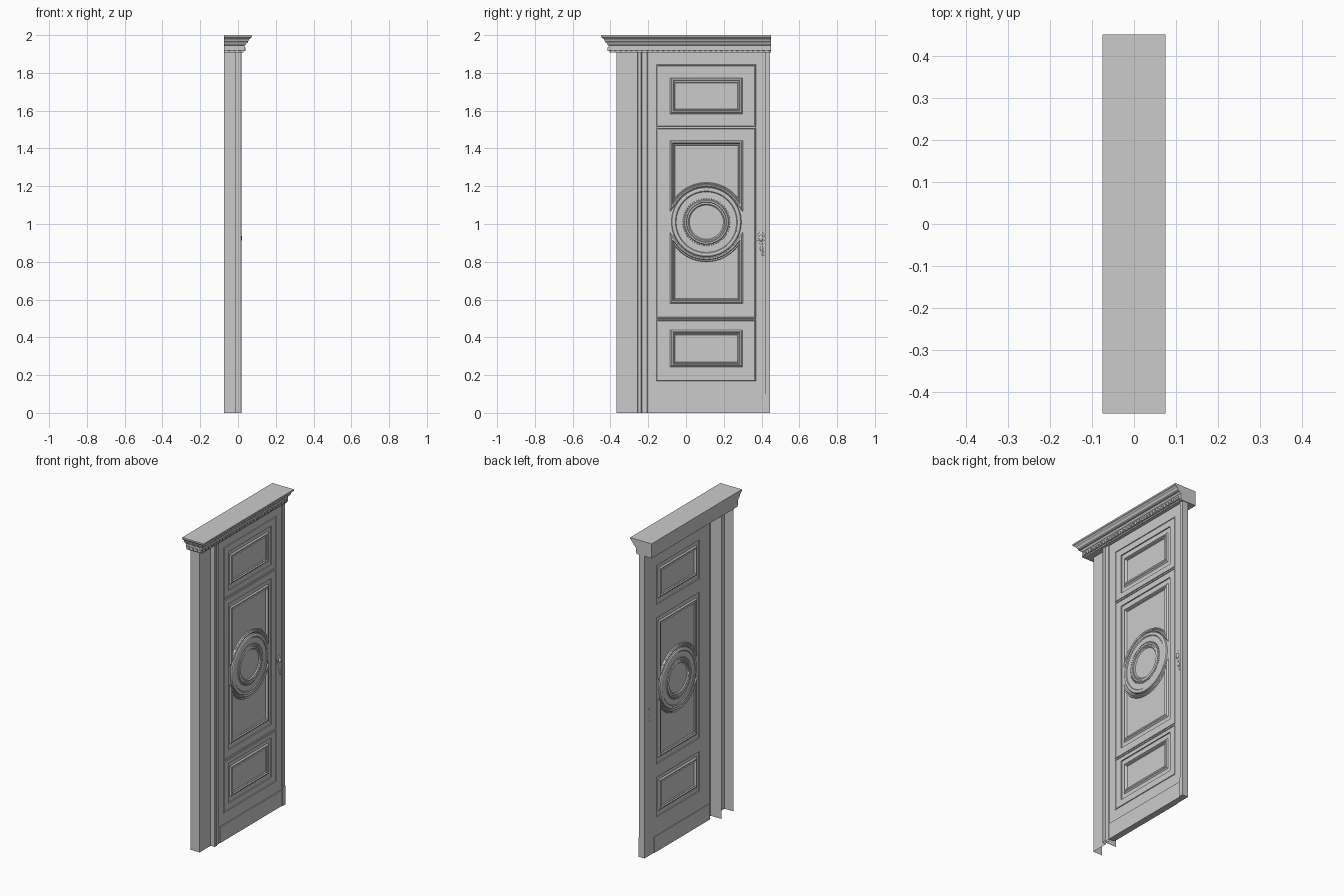
import bpy, bmesh, math
from mathutils import Matrix, Vector

if "Cube" in bpy.data.objects:
    bpy.data.objects.remove(bpy.data.objects["Cube"])

FACE, FIELD, MID = 0.008, 0.001, -0.007      # leaf face, recessed panel, mirror plane (x)
CY, CZ = 0.108, 1.01                         # medallion centre


def finish(bm, name, smooth=False, normals=True):
    if normals:
        bmesh.ops.recalc_face_normals(bm, faces=bm.faces)
    me = bpy.data.meshes.new(name)
    bm.to_mesh(me)
    bm.free()
    ob = bpy.data.objects.new(name, me)
    bpy.context.collection.objects.link(ob)
    if smooth:
        bpy.ops.object.select_all(action='DESELECT')
        ob.select_set(True)
        bpy.context.view_layer.objects.active = ob
        bpy.ops.object.shade_smooth_by_angle(angle=math.radians(30))
    return ob


def add_box(bm, x0, x1, y0, y1, z0, z1):
    m = Matrix.Translation(((x0 + x1) / 2, (y0 + y1) / 2, (z0 + z1) / 2))
    bmesh.ops.create_cube(bm, size=1, matrix=m @ Matrix.Diagonal((x1 - x0, y1 - y0, z1 - z0, 1)))


def boxes(name, *specs):
    bm = bmesh.new()
    for s in specs:
        add_box(bm, *s)
    return finish(bm, name)


def flip(x, back):
    return 2 * MID - x if back else x


def sweep(name, path, profile, base, back=False, cap=False):
    """Mitred moulding round a closed (y, z) path; profile = (outward offset, height)."""
    bm = bmesh.new()
    pts = [Vector(p) for p in path]
    rings = []
    for i, p in enumerate(pts):
        a, b = (p - pts[i - 1]).normalized(), (pts[(i + 1) % len(pts)] - p).normalized()
        n1, n2 = Vector((a.y, -a.x)), Vector((b.y, -b.x))
        m = (n1 + n2) / (1 + n1.dot(n2))
        rings.append([bm.verts.new((flip(base + h, back), p.x + m.x * d, p.y + m.y * d))
                      for d, h in profile])
    for i, r in enumerate(rings):
        s = rings[(i + 1) % len(rings)]
        for k in range(len(profile) - 1):
            vs = (r[k], s[k], s[k + 1], r[k + 1])
            bm.faces.new(vs[::-1] if back else vs)
    if cap:
        vs = [r[0] for r in rings]
        bm.faces.new(vs[::-1] if back else vs)
    return finish(bm, name, True, False)


def rect(y0, y1, z0, z1):
    return [(y0, z0), (y1, z0), (y1, z1), (y0, z1)]


def circle(r, n=64):
    return [(CY + r * math.cos(2 * math.pi * i / n), CZ + r * math.sin(2 * math.pi * i / n))
            for i in range(n)]


def extrude_plan(name, plan, z0, z1):
    bm = bmesh.new()
    lo = [bm.verts.new((x, y, z0)) for x, y in plan]
    hi = [bm.verts.new((x, y, z1)) for x, y in plan]
    for i in range(len(plan) - 1):
        bm.faces.new((lo[i], lo[i + 1], hi[i + 1], hi[i]))
    return finish(bm, name)


# Door leaf: thin core with stiles and rails standing proud on both sides
boxes("panel_core", (flip(FIELD, True), FIELD, -0.2, 0.41, 0.1, 1.9))
BACK = flip(FACE, True)
boxes("stiles_and_rails",
      (BACK, FACE, -0.205, -0.105, 0, 1.91), (BACK, FACE, 0.323, 0.42, 0, 1.91),
      *[(BACK, FACE, -0.105, 0.323, a, b)
        for a, b in ((0, 0.215), (0.465, 0.55), (1.47, 1.555), (1.8, 1.91))])
boxes("kick_board", (FACE, 0.014, -0.2, 0.42, 0, 0.1), (BACK - 0.004, BACK, -0.2, 0.35, 0, 0.1))

# Thin outline beads round the three door sections
BEAD = [(0, 0), (-0.002, 0.004), (-0.006, 0.004), (-0.008, 0)]
for label, z0, z1 in (("lower", 0.17, 0.495), ("middle", 0.5, 1.512), ("upper", 1.517, 1.845)):
    sweep(label + "_outline_bead", rect(-0.155, 0.37, z0, z1), BEAD, FACE)

# Panel mouldings, arched round the medallion in the middle, on both sides
MOULD = [(0, 0), (0.003, 0.006), (0.009, 0.003), (0.013, 0.009), (0.02, 0.008), (0.023, 0.003), (0.027, 0)]
HW, R = 0.166, 0.21
t0 = math.acos(HW / R)
arc = [(R * math.cos(t0 + (math.pi - 2 * t0) * i / 24), R * math.sin(t0 + (math.pi - 2 * t0) * i / 24))
       for i in range(25)]
up = [(CY + HW, 1.415), (CY - HW, 1.415)] + [(CY + y, CZ + z) for y, z in reversed(arc)]
down = [(CY - HW, 0.605), (CY + HW, 0.605)] + [(CY + y, CZ - z) for y, z in arc]
RING = [(-0.017, 0.004), (-0.011, 0.01), (-0.003, 0.007), (0.0, 0.011), (0.008, 0.011), (0.012, 0.007),
        (0.053, 0.007), (0.057, 0.011), (0.068, 0.012), (0.075, 0.008), (0.078, 0)]
for back in (False, True):
    side = "back_" if back else "front_"
    sweep(side + "top_panel_moulding", rect(-0.057, 0.273, 1.61, 1.747), MOULD, FIELD, back)
    sweep(side + "bottom_panel_moulding", rect(-0.057, 0.273, 0.27, 0.412), MOULD, FIELD, back)
    sweep(side + "middle_upper_moulding", up, MOULD, FIELD, back)
    sweep(side + "middle_lower_moulding", down, MOULD, FIELD, back)
    sweep(side + "medallion", circle(0.107), RING, FIELD, back, cap=True)
    # Bead rings on the medallion
    bm = bmesh.new()
    for r, n in ((0.124, 60), (0.168, 84)):
        for y, z in circle(r, n):
            bmesh.ops.create_icosphere(bm, subdivisions=1, radius=0.003,
                                       matrix=Matrix.Translation((flip(FIELD + 0.009, back), y, z)))
    finish(bm, side + "medallion_beads")

# Hollow pilaster, architrave and inner jamb wall on the hinge side
extrude_plan("pilaster_and_architrave",
             [(-0.075, -0.368), (-0.01, -0.368), (-0.01, -0.258), (0.016, -0.258), (0.019, -0.254),
              (0.019, -0.238), (0.013, -0.234), (0.013, -0.206), (0.004, -0.2)], 0, 1.91)
extrude_plan("jamb_return", [(-0.075, -0.245), (0.0, -0.245), (0.0, -0.2)], 0, 1.91)

# Narrow lock-side jamb with its base block
boxes("lock_jamb", (-0.022, 0.016, 0.42, 0.445, 0, 1.91), (0.016, 0.019, 0.418, 0.446, 0, 0.12))

# Cornice: stepped profile returning round the hinge-side end
bm = bmesh.new()
rings = []
for x, z in ((0.03, 1.908), (0.03, 1.916), (0.034, 1.918), (0.034, 1.945), (0.04, 1.949), (0.044, 1.957),
             (0.052, 1.959), (0.052, 1.966), (0.056, 1.97), (0.059, 1.978), (0.067, 1.984),
             (0.07, 1.988), (0.075, 1.99), (0.075, 2.0)):
    y = -0.45 + 0.075 - x
    rings.append([bm.verts.new((px, py, z)) for px, py in ((-0.075, 0.45), (-0.075, y), (x, y), (x, 0.45))])
for a, b in zip(rings, rings[1:]):
    for i in range(4):
        j = (i + 1) % 4
        bm.faces.new((a[i], a[j], b[j], b[i]))
bm.faces.new(rings[0])
bm.faces.new(rings[-1])
finish(bm, "cornice")

# Dentil row under the cornice
boxes("dentils",
      *[(0.03, 0.04, -0.395 + i * 0.028, -0.379 + i * 0.028, 1.916, 1.934) for i in range(30)],
      *[(-0.068 + i * 0.028, -0.052 + i * 0.028, -0.415, -0.405, 1.916, 1.934) for i in range(4)])

# Lock furniture: oval rose with ring knob, and a keyhole plate
bm = bmesh.new()
for x, y, z, sx, sy, sz in ((FACE, 0.397, 0.925, 0.004, 0.019, 0.034), (0.014, 0.397, 0.925, 0.008, 0.012, 0.017),
                            (FACE, 0.4, 0.87, 0.004, 0.008, 0.014), (FACE, 0.408, 0.843, 0.005, 0.006, 0.014)):
    bmesh.ops.create_uvsphere(bm, u_segments=20, v_segments=12, radius=1,
                              matrix=Matrix.Translation((x, y, z)) @ Matrix.Diagonal((sx, sy, sz, 1)))
finish(bm, "knob_and_keyhole", True)
bm = bmesh.new()
for z, r in ((0.925, 0.006), (0.88, 0.004), (0.85, 0.004)):
    bmesh.ops.create_uvsphere(bm, u_segments=12, v_segments=8, radius=r,
                              matrix=Matrix.Translation((BACK, 0.397, z)) @ Matrix.Diagonal((0.5, 1, 1, 1)))
finish(bm, "back_keyhole_studs", True)
